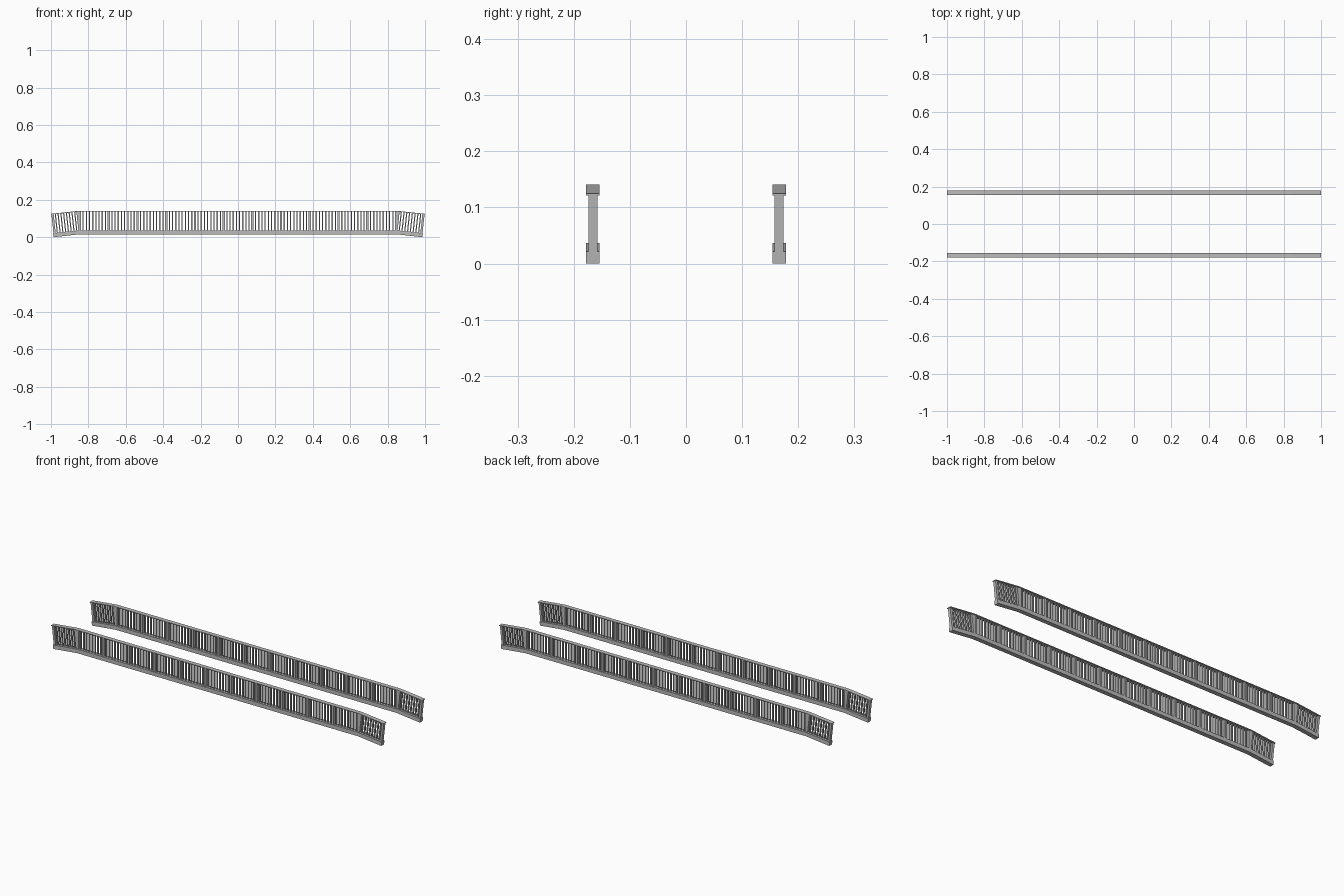
import bpy
import bmesh
from math import radians, sin, cos

cube = bpy.data.objects.get("Cube")
if cube:
    bpy.data.objects.remove(cube)

KINK = 0.845            # where the level stretch ends
END = KINK + 0.1422     # distance along the railing to its tip
SLOPE = radians(6.2)
BASE = 0.0155           # underside of the level stretch
RAIL_Y = 0.166
PANELS = 11             # level panels between main posts
BARS = 8                # thin bars in each panel
LOW_TOP, HAND_LOW, HAND_TOP = 0.0215, 0.1215, 0.1255

steel = bpy.data.materials.new("grey steel")
steel.use_nodes = True
grey = (0.5, 0.5, 0.5, 1)
steel.diffuse_color = grey
steel.node_tree.nodes["Principled BSDF"].inputs["Base Color"].default_value = grey


def place(u, h):
    """Point at distance u along the bent railing, h above its underside."""
    side = 1 if u > 0 else -1
    run = abs(u) - KINK
    if run < -1e-6:
        return u, BASE + h
    tilt = SLOPE / 2 if run < 1e-6 else SLOPE
    x = KINK + run * cos(SLOPE) + h * sin(tilt)
    return side * x, BASE - run * sin(SLOPE) + h * cos(tilt)


def prism(bm, stations, low, high, depth):
    """Box following the railing through the given stations."""
    rings = []
    for u in stations:
        ring = []
        for h, y in ((low, -1), (low, 1), (high, 1), (high, -1)):
            x, z = place(u, h)
            ring.append(bm.verts.new((x, RAIL_Y + y * depth / 2, z)))
        rings.append(ring)
    for a, b in zip(rings, rings[1:]):
        for i in range(4):
            j = (i + 1) % 4
            bm.faces.new((a[i], a[j], b[j], b[i]))
    bm.faces.new(rings[0])
    bm.faces.new(rings[-1])


def part(name, boxes):
    bm = bmesh.new()
    for box in boxes:
        prism(bm, *box)
    bmesh.ops.recalc_face_normals(bm, faces=bm.faces)
    mesh = bpy.data.meshes.new(name)
    bm.to_mesh(mesh)
    bm.free()
    mesh.materials.append(steel)
    obj = bpy.data.objects.new(name, mesh)
    bpy.context.collection.objects.link(obj)
    # second railing on the opposite side
    mirror = obj.modifiers.new("opposite railing", 'MIRROR')
    mirror.use_axis = (False, True, False)


def upright(u, width, depth):
    return (u - width / 2, u + width / 2), LOW_TOP, HAND_LOW, depth


# Continuous rails, bent down at both ends
path = (-END, -KINK, KINK, END)
part("bottom_rails", [(path, 0, LOW_TOP, 0.024)])
part("handrails", [(path, HAND_LOW, HAND_TOP, 0.024)])

# Main posts at panel joints and near the tips
step = 2 * KINK / PANELS
tip = END - 0.008
joints = [-tip] + [-KINK + i * step for i in range(PANELS + 1)] + [tip]
part("main_posts", [upright(u, 0.012, 0.016) for u in joints])

# Thin bars evenly spaced in every panel
bars = []
for a, b in zip(joints, joints[1:]):
    for i in range(1, BARS + 1):
        bars.append(upright(a + (b - a) * i / (BARS + 1), 0.006, 0.008))
part("thin_bars", bars)
